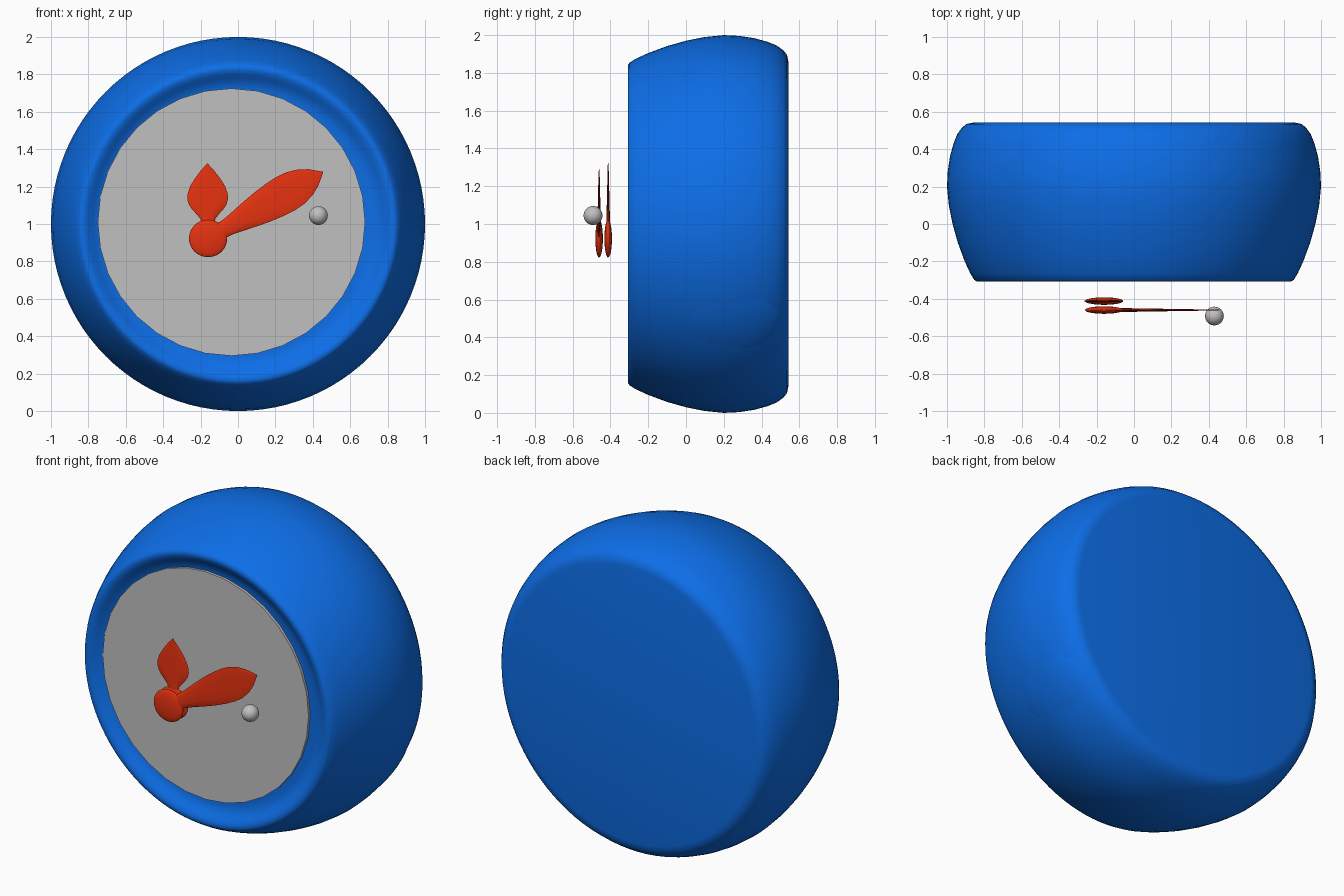
import bpy, bmesh, math
from mathutils import Matrix, Vector

if "Cube" in bpy.data.objects:
    bpy.data.objects.remove(bpy.data.objects["Cube"])


def material(name, rgb):
    m = bpy.data.materials.new(name)
    m.diffuse_color = (*rgb, 1)
    m.use_nodes = True
    m.node_tree.nodes["Principled BSDF"].inputs["Base Color"].default_value = m.diffuse_color
    return m


BLUE = material("blue", (0.004, 0.155, 0.8))
GREY = material("grey", (0.53, 0.53, 0.53))
RED = material("red", (0.8, 0.032, 0.005))


def finish(bm, name, mat, angle=40):
    bmesh.ops.recalc_face_normals(bm, faces=bm.faces)
    me = bpy.data.meshes.new(name)
    bm.to_mesh(me)
    bm.free()
    me.materials.append(mat)
    ob = bpy.data.objects.new(name, me)
    bpy.context.collection.objects.link(ob)
    bpy.ops.object.select_all(action='DESELECT')
    ob.select_set(True)
    bpy.context.view_layer.objects.active = ob
    bpy.ops.object.shade_smooth_by_angle(angle=math.radians(angle))
    return ob


def ellipsoid(name, mat, loc, scale, rot=Matrix(), seg=48):
    bm = bmesh.new()
    bmesh.ops.create_uvsphere(bm, u_segments=seg, v_segments=seg // 2, radius=1,
                              matrix=Matrix.Translation(loc) @ rot @ Matrix.Diagonal((*scale, 1)))
    return finish(bm, name, mat)


def lathe(name, mat, profile, centre, sides):
    """Spin (radius, y) points around the y axis."""
    bm = bmesh.new()
    rings = []
    for r, y in profile:
        n = 1 if r == 0 else sides
        rings.append([bm.verts.new((centre[0] + r * math.cos(2 * math.pi * i / sides), y,
                                    centre[1] + r * math.sin(2 * math.pi * i / sides)))
                      for i in range(n)])
    for a, b in zip(rings, rings[1:]):
        for i in range(sides):
            j = (i + 1) % sides
            vs = [a[i % len(a)], a[j % len(a)], b[j % len(b)], b[i % len(b)]]
            bm.faces.new(list(dict.fromkeys(vs)))
    return finish(bm, name, mat)


# Rounded clock case with a shallow dished front
lathe("case", BLUE, [
    (0, -0.255), (0.70, -0.255), (0.73, -0.257), (0.755, -0.265), (0.78, -0.28),
    (0.80, -0.296), (0.82, -0.306), (0.84, -0.308), (0.855, -0.298), (0.875, -0.265),
    (0.905, -0.20), (0.942, -0.10), (0.97, 0.0), (0.99, 0.1), (1.0, 0.2), (0.996, 0.28),
    (0.984, 0.36), (0.965, 0.43), (0.945, 0.48), (0.92, 0.515), (0.895, 0.535),
    (0.86, 0.542), (0, 0.542)], (0, 1.0), 96)

# Slight swelling low on the right side
a = math.atan2(-0.54, 0.84)
ellipsoid("side_swelling", BLUE,
          (0.895 * math.cos(a), 0.22, 1 + 0.895 * math.sin(a)), (0.105, 0.30, 0.30),
          Matrix.Rotation(-a, 4, 'Y'))

# Dial
lathe("dial", GREY, [(0, -0.272), (0.715, -0.272), (0.715, -0.22), (0, -0.22)],
      (-0.035, 1.01), 32)


# Leaf-shaped hands, each with a lens-shaped hub
def hand(name, y, angle, outline, pivot=(-0.16, 0.923)):
    ellipsoid(name + "_hub", RED, (pivot[0], y, pivot[1]), (0.102, 0.02, 0.1))
    direction = Vector((math.cos(angle), 0, math.sin(angle)))
    side = Vector((-math.sin(angle), 0, math.cos(angle)))
    start = Vector((pivot[0], y, pivot[1]))
    length = outline[-1][0]
    bm = bmesh.new()
    rings = []
    for u, w in outline:
        t = 0.010 * (1 - u / length) + 0.002
        rings.append([bm.verts.new(start + direction * u
                                   + side * (w * math.cos(k * math.pi / 6))
                                   + Vector((0, t * math.sin(k * math.pi / 6), 0)))
                      for k in range(12)])
    for p, q in zip(rings, rings[1:]):
        for k in range(12):
            bm.faces.new((p[k], p[(k + 1) % 12], q[(k + 1) % 12], q[k]))
    bm.faces.new(rings[0])
    bm.faces.new(rings[-1])
    finish(bm, name, RED, 60)


hand("hour_hand", -0.412, math.pi / 2 + 0.01, [
    (0.04, 0.05), (0.085, 0.036), (0.105, 0.04), (0.13, 0.06), (0.155, 0.083), (0.18, 0.1),
    (0.21, 0.109), (0.24, 0.107), (0.28, 0.093), (0.32, 0.068), (0.36, 0.038), (0.40, 0.002)])
hand("minute_hand", -0.46, math.radians(30), [
    (0.04, 0.055), (0.09, 0.045), (0.13, 0.048), (0.18, 0.058), (0.25, 0.073), (0.33, 0.088),
    (0.41, 0.098), (0.48, 0.102), (0.54, 0.097), (0.6, 0.079), (0.65, 0.052), (0.71, 0.002)])

# Small ball in front of the dial
ellipsoid("ball", GREY, (0.43, -0.492, 1.045), (0.05, 0.05, 0.05), seg=32)
